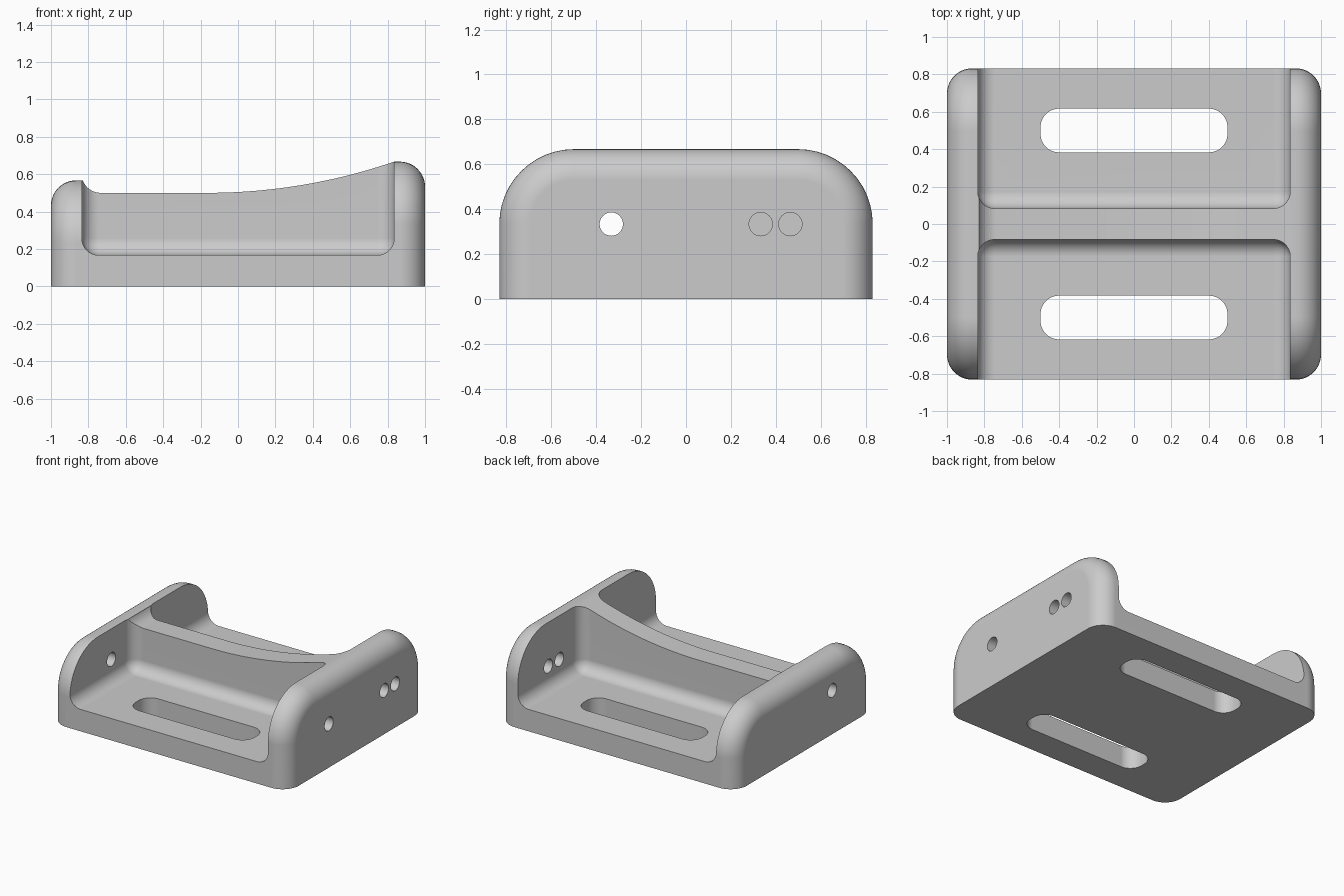
import bpy, bmesh, math
from mathutils import Matrix, Vector

cube = bpy.data.objects.get("Cube")
if cube:
    bpy.data.objects.remove(cube, do_unlink=True)

HALF_Y, INNER, LOW, HIGH = 0.832, 0.835, 0.567, 0.667
FLOOR, RIB, FILLET, ROUND = 0.167, 0.083, 0.09, 0.135
STEPS = 12

grey = bpy.data.materials.new("light_grey")
grey.use_nodes = True
grey.diffuse_color = (0.6, 0.6, 0.6, 1)
grey.node_tree.nodes["Principled BSDF"].inputs["Base Color"].default_value = (0.6, 0.6, 0.6, 1)


def make_object(name, bm):
    bmesh.ops.recalc_face_normals(bm, faces=bm.faces)
    mesh = bpy.data.meshes.new(name)
    bm.to_mesh(mesh)
    bm.free()
    mesh.materials.append(grey)
    obj = bpy.data.objects.new(name, mesh)
    bpy.context.collection.objects.link(obj)
    return obj


def arc(cx, cy, r, start, end, n=STEPS):
    angles = [math.radians(start + (end - start) * i / n) for i in range(n + 1)]
    return [(cx + r * math.cos(a), cy + r * math.sin(a)) for a in angles]


def prism(name, points, direction):
    """Extrude a closed 3D outline along a direction."""
    bm = bmesh.new()
    face = bm.faces.new([bm.verts.new(p) for p in points])
    moved = bmesh.ops.extrude_face_region(bm, geom=[face])["geom"]
    verts = [g for g in moved if isinstance(g, bmesh.types.BMVert)]
    bmesh.ops.translate(bm, verts=verts, vec=Vector(direction))
    return make_object(name, bm)


def cut(target, cutter):
    cutter.hide_render = True
    mod = target.modifiers.new("cut", "BOOLEAN")
    mod.operation, mod.solver, mod.object = "DIFFERENCE", "EXACT", cutter
    bpy.context.view_layer.objects.active = target
    bpy.ops.object.modifier_apply(modifier=mod.name)
    bpy.data.objects.remove(cutter, do_unlink=True)


# Solid body: rounded side profile lofted along x, inset at both ends
def ring(x, inset, height):
    r = 0.333 - inset
    cy, cz = HALF_Y - 0.333, height - 0.333
    outline = ([(HALF_Y - inset, 0)] + arc(cy, cz, r, 0, 90)
               + arc(-cy, cz, r, 90, 180) + [(inset - HALF_Y, 0)])
    return [(x, y, z) for y, z in outline]


ends = [(1 - ROUND + ROUND * math.sin(a), ROUND * (1 - math.cos(a)))
        for a in (math.pi / 2 * i / STEPS for i in range(STEPS + 1))]
sections = [ring(-x, d, LOW) for x, d in reversed(ends)]
sections += [ring(0, 0, LOW), ring(0.05, 0, HIGH)]
sections += [ring(x, d, HIGH) for x, d in ends]

bm = bmesh.new()
rows = [[bm.verts.new(p) for p in s] for s in sections]
for a, b in zip(rows, rows[1:]):
    for i in range(len(a)):
        j = (i + 1) % len(a)
        bm.faces.new((a[i], a[j], b[j], b[i]))
bm.faces.new(rows[0])
bm.faces.new(rows[-1])
body = make_object("bracket_body", bm)

# Front and back pockets with filleted corners
for side in (-1, 1):
    bm = bmesh.new()
    size = (2 * INNER, 1.4, 1.4)
    centre = (0, side * (RIB + 0.7), FLOOR + 0.7)
    bmesh.ops.create_cube(bm, size=1, matrix=Matrix.Translation(centre) @ Matrix.Diagonal((*size, 1)))
    bmesh.ops.bevel(bm, geom=bm.edges[:], offset=FILLET, segments=8, profile=0.5, affect="EDGES")
    cut(body, make_object("pocket_cutter", bm))

# Curved top of the middle rib: small fillet, flat, then a wide rising arc
start, rise = -0.165, HIGH - 0.5
radius = ((INNER - start) ** 2 + rise ** 2) / (2 * rise)
sweep = math.degrees(math.asin((INNER - start) / radius))
top = [(-INNER, 1)] + arc(-INNER + 0.1, 0.6, 0.1, 180, 270)
top += arc(start, 0.5 + radius, radius, 270, 270 + sweep, 24) + [(INNER, 1)]
cut(body, prism("rib_cutter", [(x, -0.25, z) for x, z in top], (0, 0.5, 0)))

# Long rounded slots through the floor
for side in (-1, 1):
    r, hx, hy = 0.1, 0.5, 0.117
    slot = []
    for sx, sy, a in ((1, 1, 0), (-1, 1, 90), (-1, -1, 180), (1, -1, 270)):
        slot += arc(sx * (hx - r), side * 0.5 + sy * (hy - r), r, a, a + 90)
    cut(body, prism("slot_cutter", [(x, y, -0.2) for x, y in slot], (0, 0, 0.6)))

# Round holes through the end walls: one low-wall hole, three high-wall holes
for side, y in ((-1, -0.333), (1, -0.333), (1, 0.333), (1, 0.465)):
    circle = arc(y, 0.333, 0.052, 0, 360, 32)[:-1]
    cut(body, prism("hole_cutter", [(side * 0.7, u, v) for u, v in circle], (side * 0.5, 0, 0)))

# Smooth fillets, crisp edges
bpy.ops.object.select_all(action="DESELECT")
body.select_set(True)
bpy.context.view_layer.objects.active = body
bpy.ops.object.shade_smooth_by_angle(angle=math.radians(30))
normals = body.modifiers.new("even_normals", "WEIGHTED_NORMAL")
normals.keep_sharp = True
